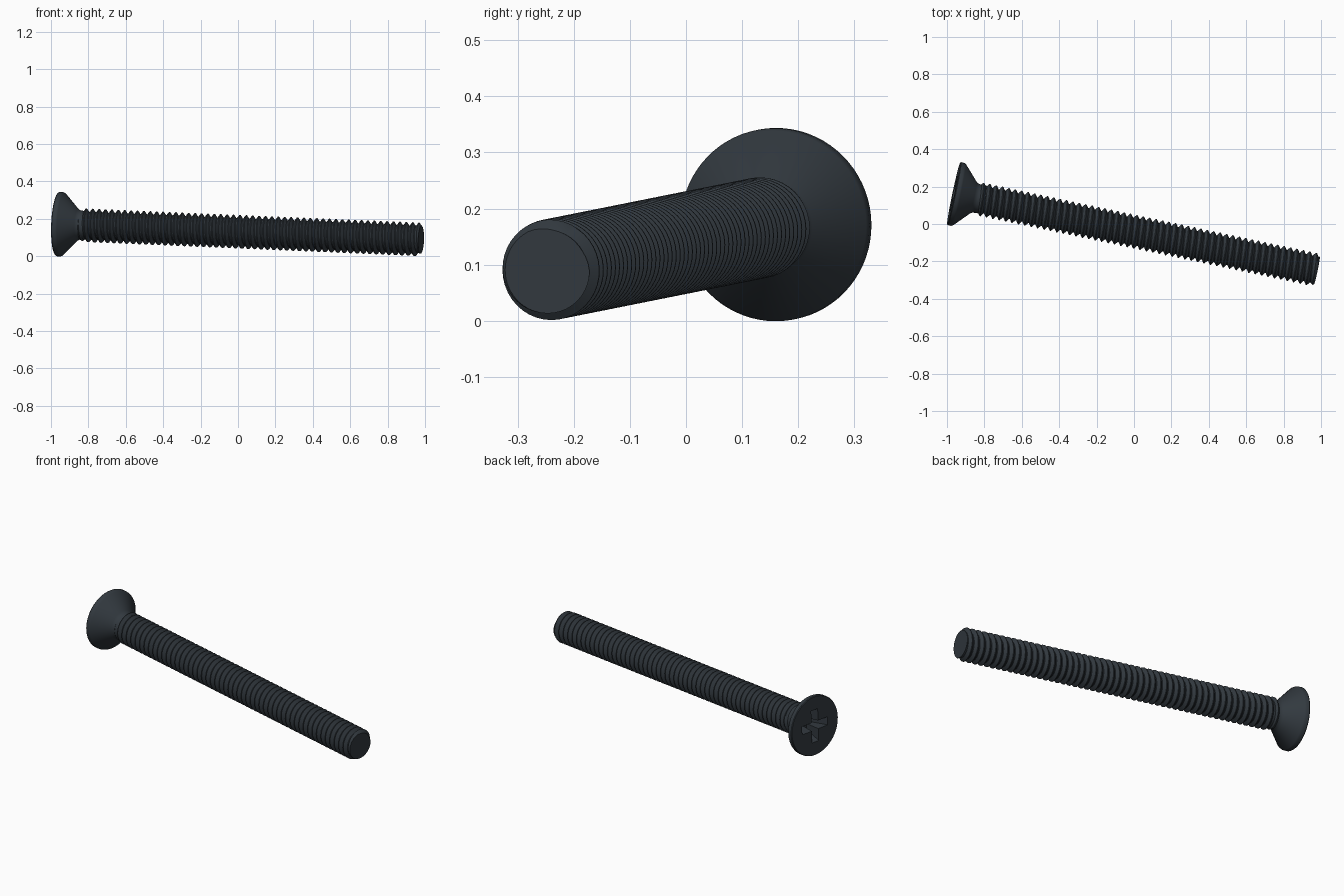
import bpy, bmesh, math
from mathutils import Vector, Matrix

cube = bpy.data.objects.get("Cube")
if cube:
    bpy.data.objects.remove(cube, do_unlink=True)

steel = bpy.data.materials.new("dark slate steel")
steel.use_nodes = True
colour = (0.032, 0.041, 0.050, 1)
steel.diffuse_color = colour
steel.node_tree.nodes["Principled BSDF"].inputs["Base Color"].default_value = colour

# Tilted frame: local z runs from the head face to the tip
start, tip = Vector((-0.964, 0.163, 0.172)), Vector((0.979, -0.247, 0.090))
axis = (tip - start).normalized()
side = Vector((0, 0, 1)).cross(axis).normalized()
frame = Matrix((side, axis.cross(side), axis)).transposed().to_4x4()
frame.translation = start
LENGTH = (tip - start).length


def make_object(name, bm):
    bmesh.ops.remove_doubles(bm, verts=bm.verts, dist=1e-5)
    bmesh.ops.dissolve_degenerate(bm, edges=bm.edges, dist=1e-5)
    bmesh.ops.recalc_face_normals(bm, faces=bm.faces)
    mesh = bpy.data.meshes.new(name)
    bm.to_mesh(mesh)
    bm.free()
    mesh.materials.append(steel)
    ob = bpy.data.objects.new(name, mesh)
    ob.matrix_world = frame
    bpy.context.collection.objects.link(ob)
    return ob


def loft(rings):
    """Closed skin through rings of equal length, capped at both ends."""
    bm = bmesh.new()
    rows = [[bm.verts.new(p) for p in ring] for ring in rings]
    n = len(rows[0])
    for a, b in zip(rows, rows[1:]):
        for i in range(n):
            j = (i + 1) % n
            bm.faces.new((a[i], a[j], b[j], b[i]))
    bm.faces.new(rows[0][::-1])
    bm.faces.new(rows[-1])
    return bm


def circle(r, z, n=72):
    return [(r * math.cos(t), r * math.sin(t), z)
            for t in (math.tau * i / n for i in range(n))]


def finish(ob):
    bpy.ops.object.select_all(action='DESELECT')
    ob.select_set(True)
    bpy.context.view_layer.objects.active = ob
    for mod in list(ob.modifiers):
        bpy.ops.object.modifier_apply(modifier=mod.name)
    bpy.ops.object.shade_smooth_by_angle(angle=math.radians(30))


# Countersunk head with a short neck
head = make_object("countersunk_head", loft([circle(r, z) for r, z in (
    (0.169, 0), (0.172, 0.004), (0.172, 0.022), (0.168, 0.031),
    (0.086, 0.108), (0.080, 0.118), (0.077, 0.128), (0.077, 0.165))]))


# Tapered cross recess cut into the head face
def cross(reach, half, z):
    corner = [(reach, -half), (reach, half), (half, half)]
    points = []
    for k in range(4):
        turn = Matrix.Rotation(k * math.pi / 2, 3, 'Z')
        points += [turn @ Vector((x, y, z)) for x, y in corner]
    return points


cutter = make_object("recess_cutter", loft([
    cross(0.100, 0.026, -0.02), cross(0.094, 0.024, 0), cross(0.050, 0.017, 0.085)]))
cutter.hide_render = True
cut = head.modifiers.new("recess", 'BOOLEAN')
cut.operation, cut.solver, cut.object = 'DIFFERENCE', 'EXACT', cutter
finish(head)
bpy.data.objects.remove(cutter, do_unlink=True)

# Threaded shank: a helical ridge, with the tip edge chamfered
ROOT, CREST, PITCH, SEG = 0.072, 0.090, 0.035, 40
Z0 = 0.125
PROFILE = ((0.0, ROOT), (0.12, ROOT), (0.5, CREST), (0.62, CREST), (1.0, ROOT))


def thread_radius(phase):
    for (p, a), (q, b) in zip(PROFILE, PROFILE[1:]):
        if p <= phase <= q:
            return a + (b - a) * (phase - p) / (q - p)


rings = []
for turn in range(-1, int((LENGTH - Z0) / PITCH) + 2):
    for phase, _ in PROFILE[:-1]:
        ring = []
        for i in range(SEG):
            lead = i / SEG
            z = min(max(Z0 + (turn + phase + lead) * PITCH, Z0), LENGTH)
            r = thread_radius(((z - Z0) / PITCH - lead) % 1)
            r = min(r, 0.077 + (LENGTH - z) * 0.8, 0.077 + (z - Z0) * 0.6)
            t = math.tau * lead
            ring.append((r * math.cos(t), r * math.sin(t), z))
        rings.append(ring)

bm = bmesh.new()
rows = [[bm.verts.new(p) for p in ring] for ring in rings]
step = len(PROFILE) - 1
for k, row in enumerate(rows[:-1]):
    for i in range(SEG):
        # The last column joins the row one full turn further along
        if i < SEG - 1:
            quad = (row[i], row[i + 1], rows[k + 1][i + 1], rows[k + 1][i])
        elif k + step + 1 < len(rows):
            quad = (row[i], rows[k + step][0], rows[k + step + 1][0], rows[k + 1][i])
        else:
            continue
        bm.faces.new(quad)
bmesh.ops.remove_doubles(bm, verts=bm.verts, dist=1e-5)
bmesh.ops.dissolve_degenerate(bm, edges=bm.edges, dist=1e-5)
bmesh.ops.holes_fill(bm, edges=[e for e in bm.edges if e.is_boundary], sides=0)
finish(make_object("threaded_shank", bm))
